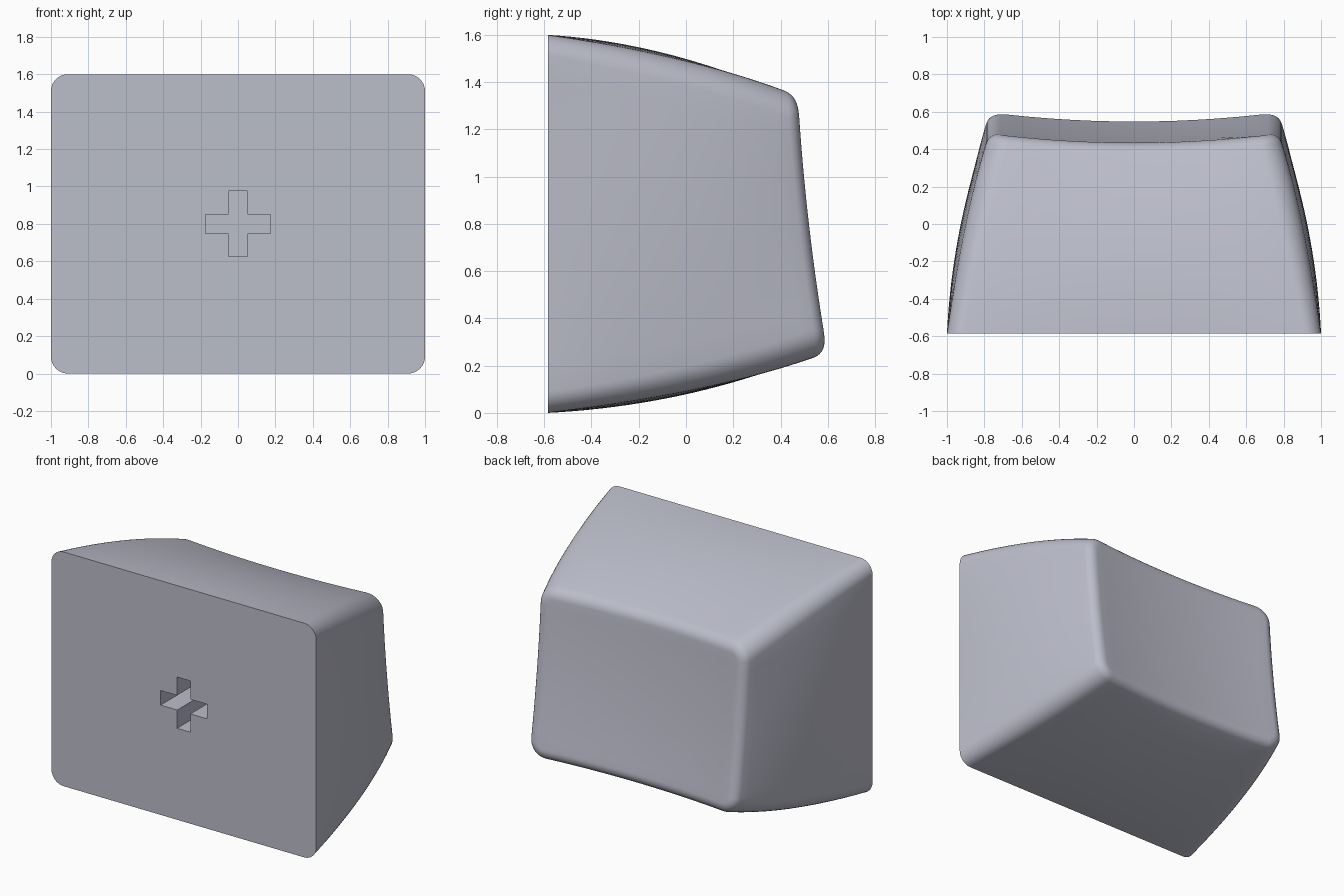
import bpy
import bmesh
from math import sin, cos, pi, radians

cube = bpy.data.objects.get("Cube")
if cube:
    bpy.data.objects.remove(cube, do_unlink=True)

MID_Z = 0.8        # height of the cap's axis
FRONT = -0.585     # plane of the flat mounting face
RIM = 0.08         # radius of the rounded rim
LEAN = radians(20) # slope of the walls where the rim begins


def dish(x, z):
    """Depth of the tilted, hollowed back face."""
    across, along = x / 0.7, (z - MID_Z) / 0.48
    return 0.53 - 0.055 * along - 0.04 * (1 - across ** 2) - 0.012 * (1 - along ** 2)


def outline(hw, hh, r, side=12, corner=8):
    """Rounded rectangle as (x, z) offsets from the axis."""
    arcs = []
    for q, (sx, sz) in enumerate([(1, 1), (-1, 1), (-1, -1), (1, -1)]):
        arcs.append([(sx * (hw - r) + r * cos((q + i / corner) * pi / 2),
                      sz * (hh - r) + r * sin((q + i / corner) * pi / 2))
                     for i in range(corner + 1)])
    points = []
    for q, arc in enumerate(arcs):
        points += arc
        (ax, az), (bx, bz) = arc[-1], arcs[(q + 1) % 4][0]
        points += [(ax + (bx - ax) * i / side, az + (bz - az) * i / side)
                   for i in range(1, side)]
    return points


def make_object(name, bm):
    bmesh.ops.recalc_face_normals(bm, faces=bm.faces)
    mesh = bpy.data.meshes.new(name)
    bm.to_mesh(mesh)
    bm.free()
    obj = bpy.data.objects.new(name, mesh)
    bpy.context.collection.objects.link(obj)
    return obj


# Curved walls: rounded rectangles that shrink towards the back
rings = []
drop = RIM * (1 - sin(LEAN))
STEPS = 20
for s in range(STEPS + 1):
    t = s / STEPS
    ease = 0.25 * t + 0.75 * t * t
    hw, hh = 1 - 0.21 * ease, 0.8 - 0.235 * ease
    bow = 0.03 * 4 * t * (1 - t)
    ring = []
    for x, z in outline(hw, hh, 0.09 + 0.03 * t):
        px = x * (1 - bow * (z / hh) ** 2)
        pz = MID_Z + z * (1 - bow * (x / hw) ** 2)
        ring.append((px, FRONT + t * (dish(px, pz) - drop - FRONT), pz))
    rings.append(ring)

# Rounded rim
for s in range(1, 9):
    a = LEAN + (pi / 2 - LEAN) * s / 8
    inset = RIM * (cos(LEAN) - cos(a))
    rings.append([(x, dish(x, MID_Z + z) - RIM * (1 - sin(a)), MID_Z + z)
                  for x, z in outline(0.79 - inset, 0.565 - inset, 0.12 - inset)])

# Hollowed back face
inner = rings[-1]
for s in range(1, 10):
    k = 1 - s / 10
    rings.append([(x * k, dish(x * k, MID_Z + (z - MID_Z) * k), MID_Z + (z - MID_Z) * k)
                  for x, y, z in inner])

bm = bmesh.new()
loops = [[bm.verts.new(p) for p in ring] for ring in rings]
count = len(loops[0])
for a, b in zip(loops, loops[1:]):
    for i in range(count):
        j = (i + 1) % count
        bm.faces.new((a[i], a[j], b[j], b[i]))
centre = bm.verts.new((0, dish(0, MID_Z), MID_Z))
for i in range(count):
    bm.faces.new((loops[-1][i], loops[-1][(i + 1) % count], centre))
bm.faces.new(loops[0])
key_cap = make_object("key_cap", bm)

# Cross-shaped socket cut into the front
ARM, HALF = 0.175, 0.05
quarter = [(ARM, -HALF), (ARM, HALF), (HALF, HALF)]
cross = []
for q in range(4):
    for x, z in quarter:
        for _ in range(q):
            x, z = -z, x
        cross.append((x, z))
bm = bmesh.new()
face = bm.faces.new([bm.verts.new((x, FRONT - 0.1, MID_Z + z)) for x, z in cross])
extruded = bmesh.ops.extrude_face_region(bm, geom=[face])["geom"]
bmesh.ops.translate(bm, vec=(0, 0.5, 0),
                    verts=[g for g in extruded if isinstance(g, bmesh.types.BMVert)])
cutter = make_object("socket_cutter", bm)
cutter.hide_render = True

cut = key_cap.modifiers.new("socket", 'BOOLEAN')
cut.operation = 'DIFFERENCE'
cut.solver = 'EXACT'
cut.object = cutter
bpy.ops.object.select_all(action='DESELECT')
key_cap.select_set(True)
bpy.context.view_layer.objects.active = key_cap
bpy.ops.object.modifier_apply(modifier=cut.name)
bpy.data.objects.remove(cutter, do_unlink=True)

# Pale grey plastic
colour = (0.50, 0.51, 0.59, 1)
plastic = bpy.data.materials.new("pale_grey_plastic")
plastic.use_nodes = True
plastic.diffuse_color = colour
plastic.node_tree.nodes["Principled BSDF"].inputs["Base Color"].default_value = colour
key_cap.data.materials.clear()
key_cap.data.materials.append(plastic)
bpy.ops.object.shade_smooth_by_angle(angle=radians(35))
